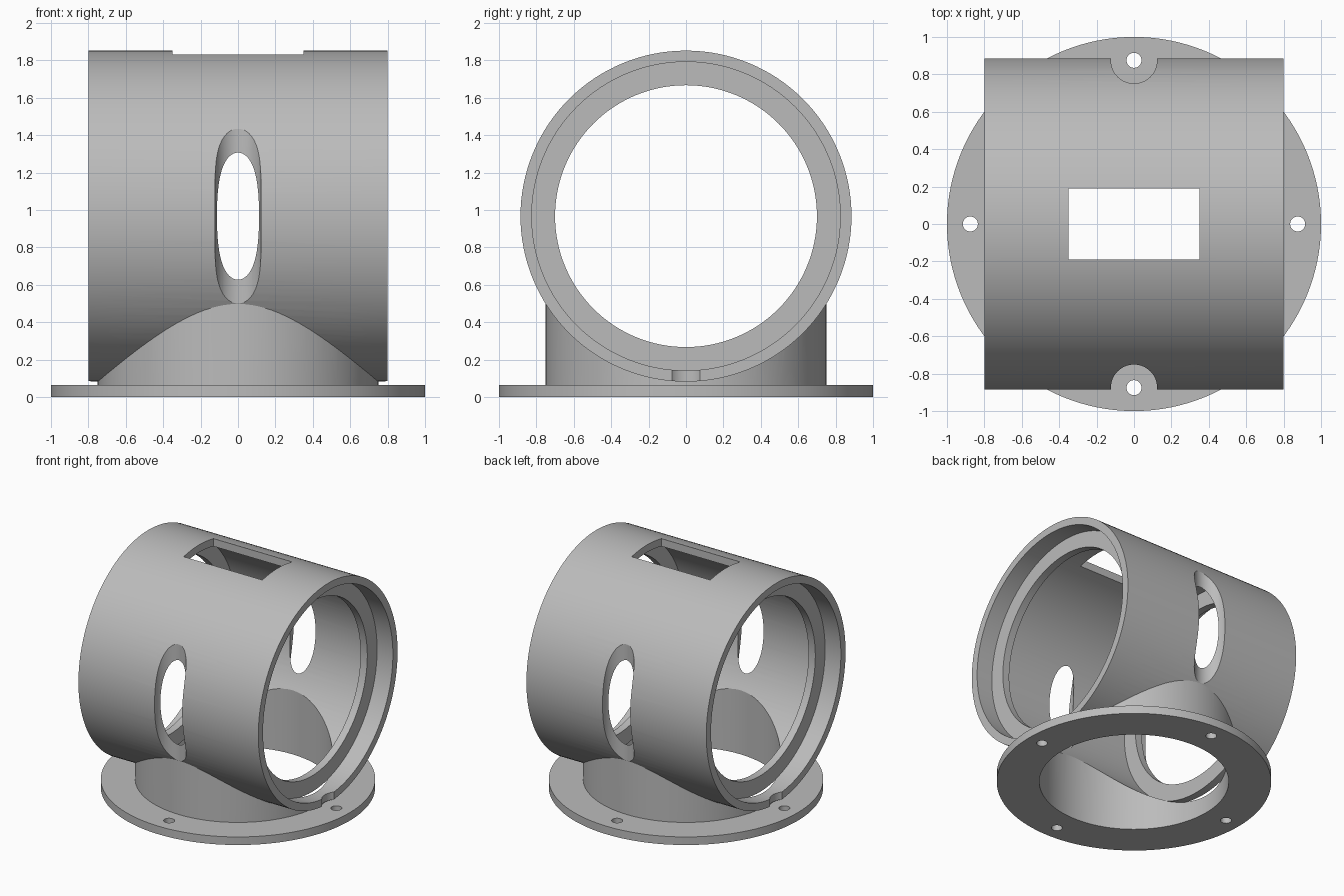
import bpy
import math

if "Cube" in bpy.data.objects:
    bpy.data.objects.remove(bpy.data.objects["Cube"], do_unlink=True)

# One plain grey for everything
grey = bpy.data.materials.new("plain grey")
grey.use_nodes = True
colour = (0.5, 0.5, 0.5, 1)
grey.diffuse_color = colour
grey.node_tree.nodes["Principled BSDF"].inputs["Base Color"].default_value = colour

AXIS_Z = 0.967
OUTER, INNER, LIP = 0.885, 0.825, 0.70
FLANGE_TOP = 0.065
SIDES = 128


def finish(obj, name):
    obj.name = name
    obj.data.materials.clear()
    obj.data.materials.append(grey)
    return obj


def upright(name, radius, bottom, top, x=0, y=0, sides=SIDES):
    bpy.ops.mesh.primitive_cylinder_add(
        vertices=sides, radius=radius, depth=top - bottom,
        location=(x, y, (bottom + top) / 2))
    return finish(bpy.context.object, name)


def lying(name, radius, length, x=0):
    bpy.ops.mesh.primitive_cylinder_add(
        vertices=SIDES, radius=radius, depth=length,
        location=(x, 0, AXIS_Z), rotation=(0, math.pi / 2, 0))
    return finish(bpy.context.object, name)


def combine(target, tool, operation="DIFFERENCE"):
    tool.hide_render = True
    mod = target.modifiers.new("combine", "BOOLEAN")
    mod.operation = operation
    mod.solver = "EXACT"
    mod.object = tool
    bpy.context.view_layer.objects.active = target
    bpy.ops.object.modifier_apply(modifier=mod.name)
    bpy.data.objects.remove(tool, do_unlink=True)


def smooth(obj):
    bpy.ops.object.select_all(action="DESELECT")
    obj.select_set(True)
    bpy.context.view_layer.objects.active = obj
    bpy.ops.object.shade_smooth_by_angle(angle=math.radians(25))


# Housing: lying barrel joined to a neck and a round flange
housing = lying("housing", OUTER, 1.6)
combine(housing, upright("neck", 0.75, 0.02, 0.7), "UNION")
combine(housing, upright("flange", 1.0, 0, FLANGE_TOP), "UNION")

# Barrel bore and neck bore
combine(housing, lying("barrel_bore", INNER, 2.4))
combine(housing, upright("neck_bore", 0.69, -0.1, 0.9))

# Rectangular window in the top of the barrel
bpy.ops.mesh.primitive_cube_add(size=1, location=(0, 0, 1.75))
window = finish(bpy.context.object, "window")
window.scale = (0.70, 0.38, 0.6)
combine(housing, window)

# Screw holes with tool access slots and end notches
for side in (-1, 1):
    p = 0.875 * side
    combine(housing, upright("access_slot", 0.1235, FLANGE_TOP + 0.001, 2.2, y=p, sides=64))
    combine(housing, upright("end_notch", 0.106, FLANGE_TOP + 0.001, 0.5, x=p, sides=64))
    combine(housing, upright("screw_hole", 0.04, -0.1, 0.2, x=p, sides=32))
    combine(housing, upright("screw_hole", 0.04, -0.1, 0.2, y=p, sides=32))
smooth(housing)

# Retaining lips set in from each end of the barrel
for side, name in ((-1, "right_lip"), (1, "left_lip")):
    lip = lying(name, INNER + 0.004, 0.06, x=0.63 * side)
    combine(lip, lying("lip_bore", LIP, 0.2, x=0.63 * side))
    smooth(lip)
